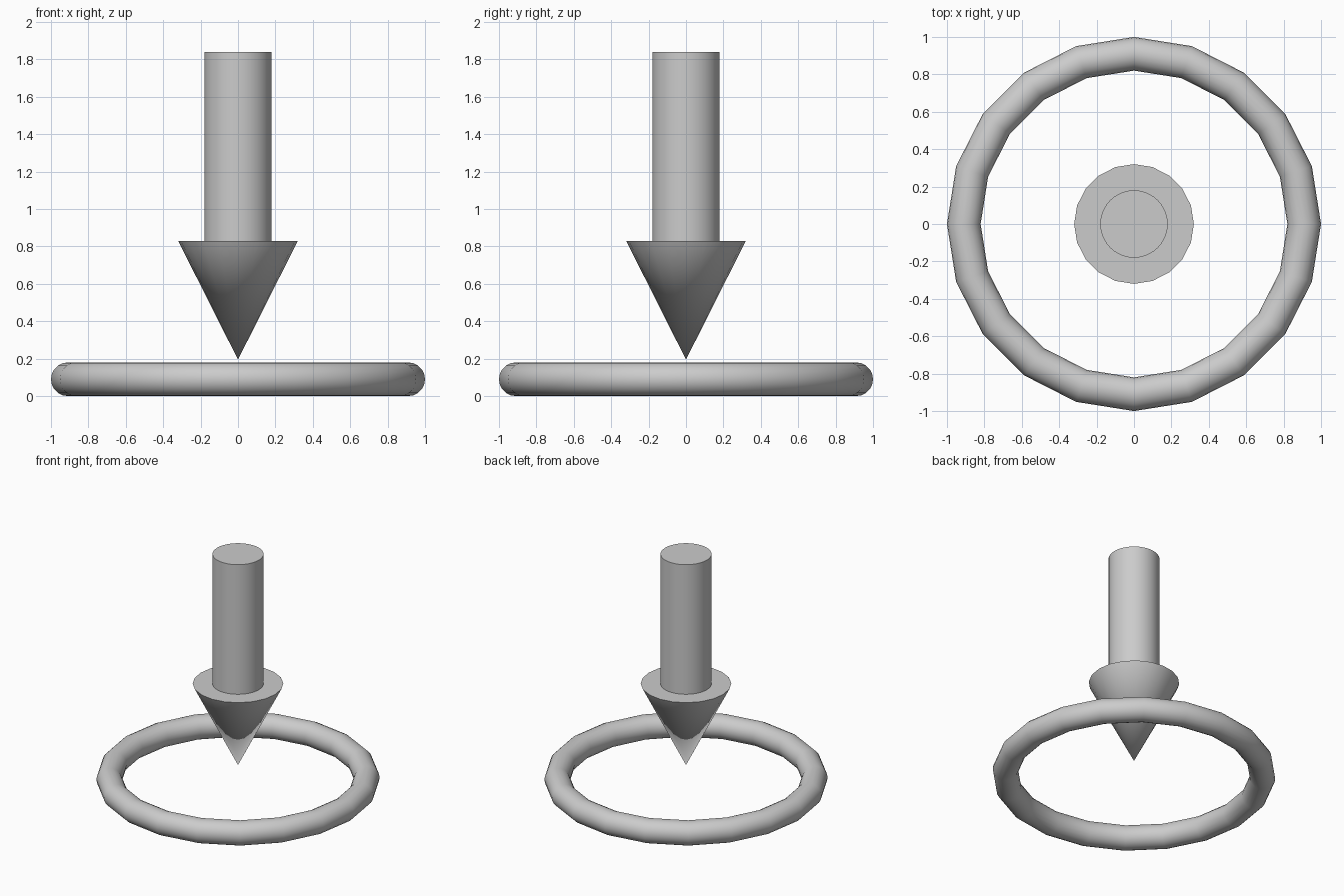
import bpy
from math import radians, pi

if "Cube" in bpy.data.objects:
    bpy.data.objects.remove(bpy.data.objects["Cube"])


def finish(name, angle):
    ob = bpy.context.object
    ob.name = name
    bpy.ops.object.shade_smooth_by_angle(angle=radians(angle))
    return ob


# Ring on the ground: 20 sides around, round tube
bpy.ops.mesh.primitive_torus_add(
    major_segments=20, minor_segments=20,
    major_radius=0.91, minor_radius=0.09, location=(0, 0, 0.09))
finish("ground_ring", 40)

# Arrow head pointing down at the ring centre
TIP, NECK, TOP = 0.195, 0.83, 1.84
bpy.ops.mesh.primitive_cone_add(
    vertices=20, radius1=0.32, radius2=0, depth=NECK - TIP,
    location=(0, 0, (TIP + NECK) / 2), rotation=(pi, 0, 0))
finish("arrow_head", 40)

# Arrow shaft
bpy.ops.mesh.primitive_cylinder_add(
    vertices=40, radius=0.18, depth=TOP - NECK,
    location=(0, 0, (TOP + NECK) / 2))
finish("arrow_shaft", 40)
